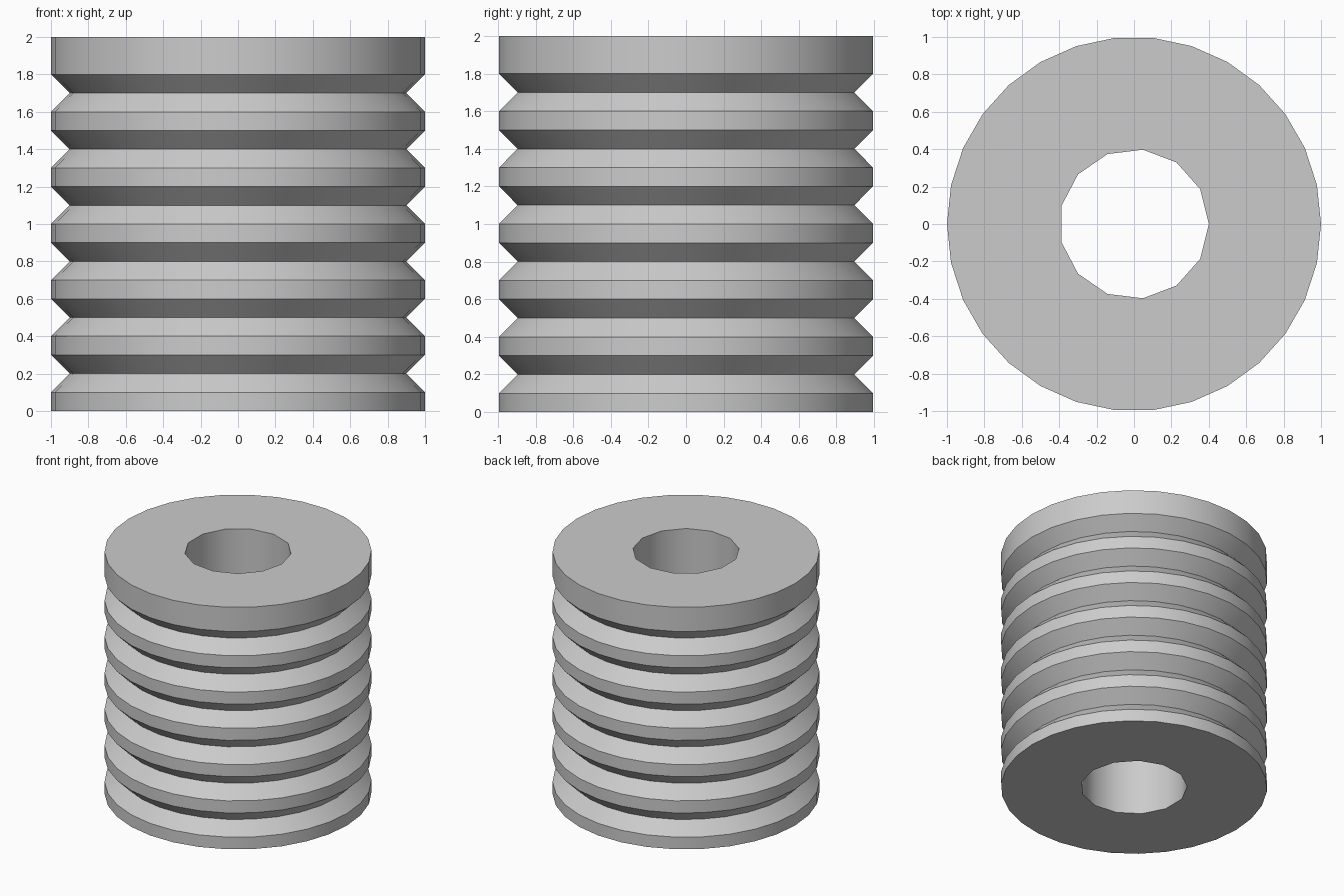
import bpy
import bmesh
import math

cube = bpy.data.objects.get("Cube")
if cube:
    bpy.data.objects.remove(cube, do_unlink=True)

OUTER_SIDES, BORE_SIDES = 30, 13
BORE_RADIUS = 0.4
GROOVES, PITCH, DEPTH = 6, 0.3, 0.1


def ring(bm, radius, z, sides):
    step = math.tau / sides
    return [bm.verts.new((radius * math.cos(i * step), radius * math.sin(i * step), z))
            for i in range(sides)]


def wall(bm, profile, sides):
    """Revolve a (radius, z) profile; return its bottom and top rings."""
    rings = [ring(bm, r, z, sides) for r, z in profile]
    for low, high in zip(rings, rings[1:]):
        for i in range(sides):
            j = (i + 1) % sides
            bm.faces.new((low[i], low[j], high[j], high[i]))
    return rings[0], rings[-1]


def cap(bm, outer, inner):
    """Fill the flat annulus between two rings."""
    edges = [bm.edges.get((loop[i - 1], loop[i]))
             for loop in (outer, inner) for i in range(len(loop))]
    bmesh.ops.triangle_fill(bm, edges=edges, use_beauty=True)


# Grooved outer profile: V grooves between flat ribs, taller rib on top
profile = [(1, 0)]
for g in range(GROOVES):
    z = DEPTH + g * PITCH
    profile += [(1, z), (1 - DEPTH, z + DEPTH), (1, z + 2 * DEPTH)]
profile.append((1, 2))

bm = bmesh.new()
outer_ends = wall(bm, profile, OUTER_SIDES)
bore_ends = wall(bm, [(BORE_RADIUS, 0), (BORE_RADIUS, 2)], BORE_SIDES)
for outer, inner in zip(outer_ends, bore_ends):
    cap(bm, outer, inner)
bmesh.ops.recalc_face_normals(bm, faces=bm.faces)

mesh = bpy.data.meshes.new("grooved_cylinder")
bm.to_mesh(mesh)
bm.free()
body = bpy.data.objects.new("grooved_cylinder", mesh)
bpy.context.collection.objects.link(body)

# Plain grey material
grey = bpy.data.materials.new("light_grey")
grey.use_nodes = True
colour = (0.6, 0.6, 0.6, 1)
grey.diffuse_color = colour
grey.node_tree.nodes["Principled BSDF"].inputs["Base Color"].default_value = colour
mesh.materials.append(grey)

# Smooth around the walls, sharp at ribs and rims
bpy.ops.object.select_all(action="DESELECT")
body.select_set(True)
bpy.context.view_layer.objects.active = body
bpy.ops.object.shade_smooth_by_angle(angle=math.radians(30))
